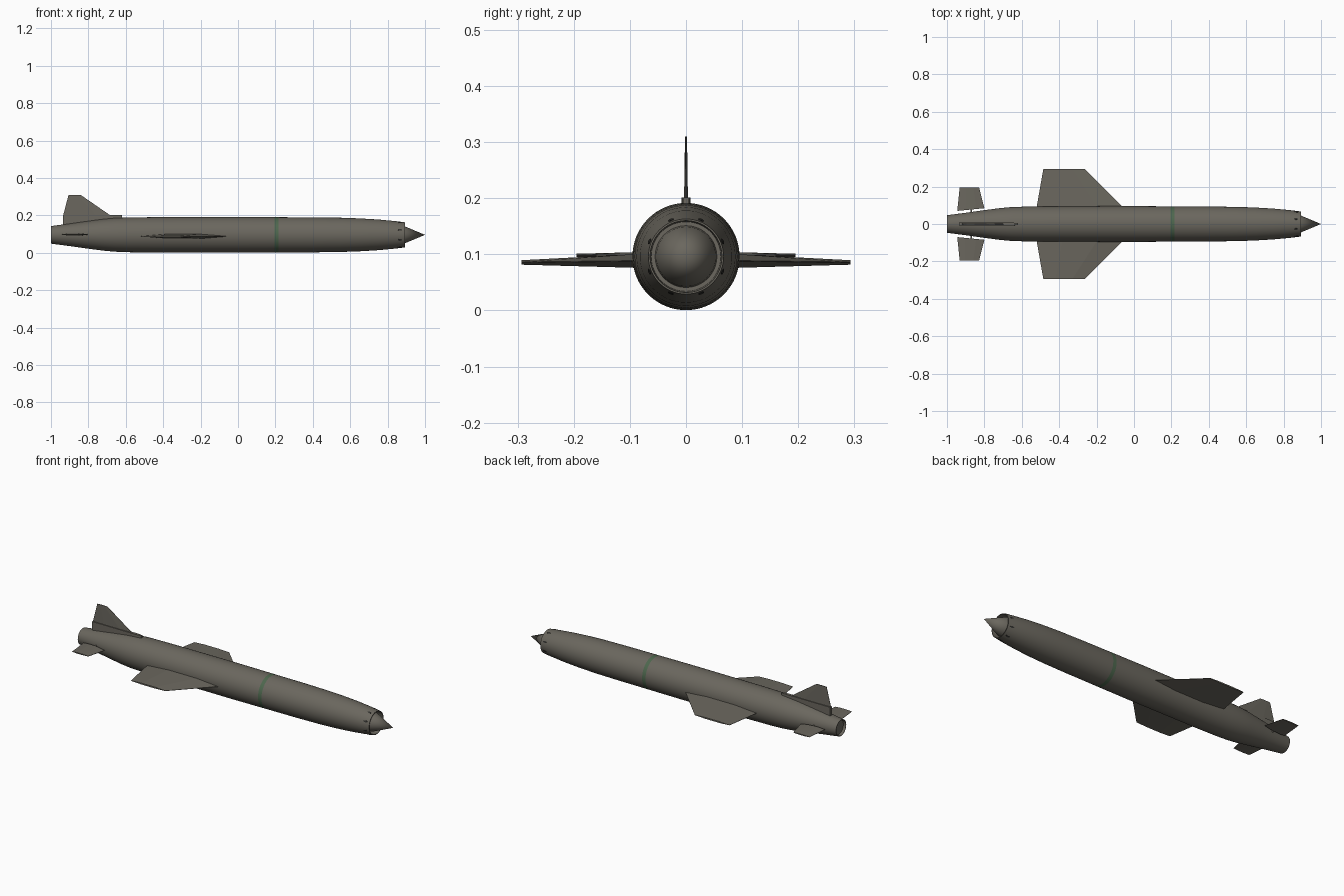
import bpy, bmesh, math
from mathutils import Vector

if "Cube" in bpy.data.objects:
    bpy.data.objects.remove(bpy.data.objects["Cube"])

ZC = 0.096   # height of the body axis
SEG = 64


def material(name, rgb):
    m = bpy.data.materials.new(name)
    m.diffuse_color = (*rgb, 1)
    m.use_nodes = True
    m.node_tree.nodes["Principled BSDF"].inputs["Base Color"].default_value = m.diffuse_color
    return m


GREY = material("olive grey", (0.145, 0.135, 0.112))
GREEN = material("band green", (0.075, 0.135, 0.075))
DARK = material("dark slot", (0.03, 0.03, 0.027))


def finish(bm, name, mats, smooth=True):
    bmesh.ops.recalc_face_normals(bm, faces=bm.faces)
    me = bpy.data.meshes.new(name)
    bm.to_mesh(me)
    bm.free()
    ob = bpy.data.objects.new(name, me)
    bpy.context.collection.objects.link(ob)
    for m in mats:
        me.materials.append(m)
    if smooth:
        bpy.context.view_layer.objects.active = ob
        ob.select_set(True)
        bpy.ops.object.shade_smooth_by_angle(angle=math.radians(30))
        ob.select_set(False)
    return ob


def lathe(name, profile, mats, band=None):
    """Spin (x, radius) points round the body axis."""
    bm = bmesh.new()
    vs = [bm.verts.new((x, r, ZC)) for x, r in profile]
    es = [bm.edges.new(p) for p in zip(vs, vs[1:])]
    bmesh.ops.spin(bm, geom=vs + es, cent=(0, 0, ZC), axis=(1, 0, 0),
                   angle=math.tau, steps=SEG)
    bmesh.ops.remove_doubles(bm, verts=bm.verts, dist=1e-5)
    if band:
        for f in bm.faces:
            if band[0] < f.calc_center_median().x < band[1]:
                f.material_index = 1
    return finish(bm, name, mats)


def loft(name, sections, vertical=False):
    """Join section loops; each is (span, z, [(x, half thickness)...])."""
    bm = bmesh.new()
    rings = []
    for span, z, pts in sections:
        upper = [(x, t) for x, t in pts]
        lower = [(x, -t) for x, t in reversed(pts)]
        rings.append([bm.verts.new((x, t, span) if vertical else (x, span, z + t))
                      for x, t in upper + lower])
    for a, b in zip(rings, rings[1:]):
        for i in range(len(a)):
            j = (i + 1) % len(a)
            bm.faces.new((a[i], a[j], b[j], b[i]))
    bm.faces.new(rings[0])
    bm.faces.new(rings[-1])
    return finish(bm, name, [GREY], False)


def foil(back, front, t):
    """Thin wedge section, sharp at both ends."""
    c = front - back
    return [(back, 0.0008), (back + 0.3 * c, t), (back + 0.7 * c, t), (front, 0.0008)]


def mirror_y(ob):
    m = ob.modifiers.new("mirror", 'MIRROR')
    m.use_axis = (False, True, False)
    m.use_mirror_merge = False
    hub = bpy.data.objects.get("body")
    m.mirror_object = hub


# Body with open intake lip and shallow tail nozzle
lathe("body", [(-0.985, 0), (-0.985, 0.042), (-1, 0.044), (-1, 0.047), (-0.9, 0.060),
               (-0.8, 0.074), (-0.72, 0.0845), (-0.66, 0.090), (-0.58, 0.093),
               (-0.45, 0.0945), (0.0, 0.0955), (0.195, 0.0945), (0.217, 0.0943),
               (0.4, 0.0935), (0.55, 0.0915), (0.65, 0.088), (0.75, 0.082),
               (0.84, 0.0735), (0.892, 0.067), (0.892, 0.064), (0.85, 0.062), (0.85, 0)],
      [GREY, GREEN], (0.196, 0.216))

# Intake centre cone
lathe("intake_cone", [(0.851, 0.055), (0.872, 0.053), (0.89, 0.046), (1.0, 0)], [GREY])

# Small dark slots round the intake lip
bm = bmesh.new()
for k in range(8):
    a = math.radians(22.5 + 45 * k)
    rad = Vector((0, math.cos(a), math.sin(a)))
    tan = Vector((0, -math.sin(a), math.cos(a)))
    for_slot = []
    for i in range(12):
        b = math.tau * i / 12
        x = 0.866 + 0.012 * math.cos(b)
        r = 0.0712 - (x - 0.866) * 0.125
        for_slot.append(bm.verts.new(Vector((x, 0, ZC)) + rad * r + tan * 0.005 * math.sin(b)))
    f = bm.faces.new(for_slot)
    f.normal_update()
    ext = bmesh.ops.extrude_face_region(bm, geom=[f])
    bmesh.ops.translate(bm, vec=-rad * 0.003,
                        verts=[v for v in ext["geom"] if isinstance(v, bmesh.types.BMVert)])
finish(bm, "lip_slots", [DARK], False)

# Main wings
mirror_y(loft("wing", [(0.06, 0.088, foil(-0.527, -0.03, 0.013)),
                       (0.093, 0.088, foil(-0.52, -0.062, 0.012)),
                       (0.293, 0.0855, foil(-0.485, -0.262, 0.004))]))

# Tailplanes: the inner edge follows the tapering tail with a small gap
bm_tail = loft("tailplane", [(0.074, 0.098, foil(-0.945, -0.80, 0.006)),
                             (0.195, 0.098, foil(-0.932, -0.828, 0.003))])
for v in list(bm_tail.data.vertices)[:8]:
    v.co.y = 0.070 + (v.co.x + 0.945) * 0.1
mirror_y(bm_tail)
bm = bmesh.new()
bmesh.ops.create_cone(bm, cap_ends=True, segments=16, radius1=0.005, radius2=0.005, depth=0.04)
for v in bm.verts:
    v.co = (v.co.x - 0.87, v.co.z + 0.07, v.co.y + 0.098)
mirror_y(finish(bm, "tailplane_pivot", [GREY]))

# Fin and its root fairing
loft("fin", [(0.195, 0, foil(-0.936, -0.675, 0.0035)),
             (0.31, 0, foil(-0.906, -0.842, 0.0018))], True)
loft("fin_fairing", [(0.14, 0, [(-0.935, 0.008), (-0.66, 0.008), (-0.62, 0.007)]),
                     (0.201, 0, [(-0.935, 0.008), (-0.66, 0.008), (-0.62, 0.005)])], True)
